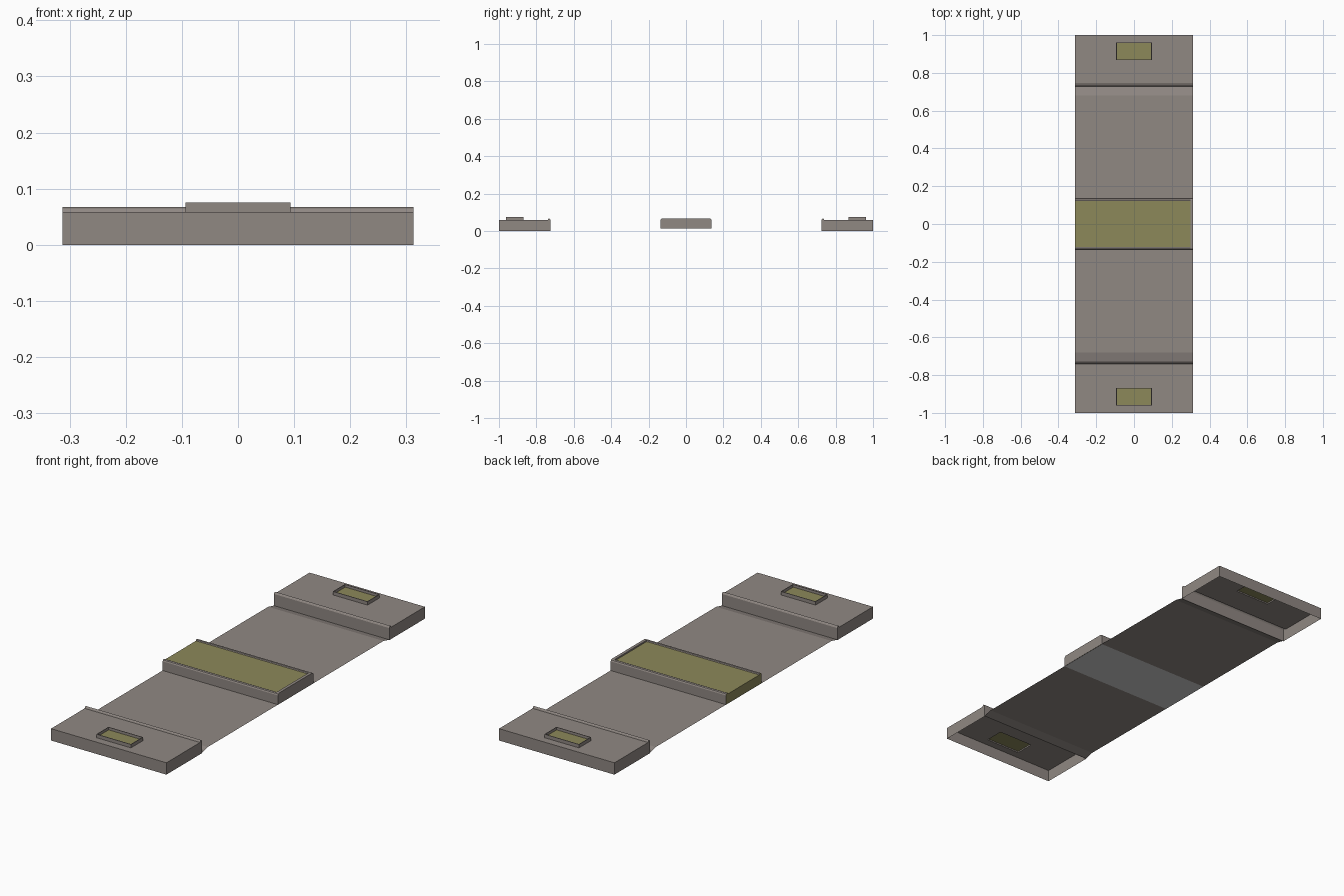
import bpy
from mathutils import Vector

if "Cube" in bpy.data.objects:
    bpy.data.objects.remove(bpy.data.objects["Cube"])


def material(name, rgb):
    m = bpy.data.materials.new(name)
    m.diffuse_color = (*rgb, 1.0)
    m.use_nodes = True
    m.node_tree.nodes["Principled BSDF"].inputs["Base Color"].default_value = m.diffuse_color
    return m


CONCRETE = material("warm grey concrete", (0.278, 0.246, 0.226))
GRASS = material("olive grass", (0.262, 0.246, 0.102))
PALE = material("pale grey underside", (0.62, 0.62, 0.62))
X = 0.3125          # half width of the street piece
ROAD_Z = 0.013
WALK_Z = 0.058
LIP_Z = 0.067


class Part:
    """Collects faces, each turned to look along a given direction."""

    def __init__(self, name):
        self.name, self.verts, self.faces, self.mats = name, [], [], []

    def face(self, points, look, mat=0):
        pts = [Vector(p) for p in points]
        normal = Vector((0, 0, 0))
        for a, b in zip(pts, pts[1:] + pts[:1]):
            normal += a.cross(b)
        if normal.dot(Vector(look)) < 0:
            pts.reverse()
        start = len(self.verts)
        self.verts += pts
        self.faces.append(list(range(start, start + len(pts))))
        self.mats.append(mat)

    def strip(self, profile, x0, x1, look_of):
        for (ya, za), (yb, zb) in zip(profile, profile[1:]):
            look = look_of((ya + yb) / 2, (za + zb) / 2)
            self.face([(x0, ya, za), (x1, ya, za), (x1, yb, zb), (x0, yb, zb)], look)

    def flat(self, x0, x1, y0, y1, z, look=(0, 0, 1), mat=0):
        self.face([(x0, y0, z), (x1, y0, z), (x1, y1, z), (x0, y1, z)], look, mat)

    def walls(self, px, cy, py, z0, z1, out):
        """Four upright walls, facing out (1) or in (-1)."""
        for k in (-1, 1):
            x, y = k * px, cy + k * py
            self.face([(x, cy - py, z0), (x, cy + py, z0),
                       (x, cy + py, z1), (x, cy - py, z1)], (k * out, 0, 0))
            self.face([(-px, y, z0), (px, y, z0), (px, y, z1), (-px, y, z1)],
                      (0, k * out, 0))

    def build(self):
        mesh = bpy.data.meshes.new(self.name)
        mesh.from_pydata(self.verts, [], self.faces)
        for m in (CONCRETE, GRASS, PALE):
            mesh.materials.append(m)
        for poly, m in zip(mesh.polygons, self.mats):
            poly.material_index = m
        obj = bpy.data.objects.new(self.name, mesh)
        bpy.context.collection.objects.link(obj)


for s, side in ((-1, "front"), (1, "back")):
    # pavement shell, open underneath, with a rounded kerb lip
    walk = Part(side + "_pavement")
    kerb = [(0.724, 0), (0.724, 0.059), (0.727, 0.064), (0.732, LIP_Z),
            (0.737, 0.064), (0.740, WALK_Z)]
    kerb = [(s * y, z) for y, z in kerb]
    walk.strip(kerb, -X, X, lambda y, z: (0, y - s * 0.732, z - 0.055))
    outer = [(s, WALK_Z), (s, 0)]
    walk.strip(outer, -X, X, lambda y, z: (0, s, 0))
    for x in (-X, X):
        walk.face([(x, y, z) for y, z in kerb + outer], (x, 0, 0))
    # pavement top around the planter opening
    px, py, cy = 0.094, 0.047, 0.915
    p0, p1 = cy - py, cy + py
    walk.flat(-X, X, s * 0.740, s * p0, WALK_Z)
    walk.flat(-X, X, s * p1, s, WALK_Z)
    walk.flat(-X, -px, s * p0, s * p1, WALK_Z)
    walk.flat(px, X, s * p0, s * p1, WALK_Z)
    walk.build()

    # planter with thin walls and sunken grass
    planter = Part(side + "_planter")
    t, top, bed = 0.003, 0.075, 0.062
    planter.walls(px, s * cy, py, WALK_Z, top, 1)
    planter.walls(px - t, s * cy, py - t, bed, top, -1)
    for k in (-1, 1):
        planter.flat(k * px, k * (px - t), s * p0, s * p1, top)
        planter.flat(t - px, px - t, s * cy + k * py, s * cy + k * (py - t), top)
    planter.flat(t - px, px - t, s * (p0 + t), s * (p1 - t), bed, mat=1)
    planter.build()

    # road lane with a gutter dipping to the kerb
    lane = Part(side + "_road_lane")
    lane.strip([(s * 0.135, ROAD_Z), (s * 0.68, ROAD_Z), (s * 0.724, 0.002)],
               -X, X, lambda y, z: (0, 0, 1))
    lane.build()

# central median: rounded kerbs, rim at the right end, grass bed
median = Part("median")
xr = 0.298
lip = [(0.137, ROAD_Z), (0.137, 0.058), (0.134, 0.064), (0.128, LIP_Z)]
for s in (-1, 1):
    median.strip([(s * y, z) for y, z in lip], -X, X, lambda y, z: (0, y, 0.05))
    median.strip([(s * 0.128, LIP_Z), (s * 0.123, 0.065), (s * 0.121, 0.060)],
                 -X, xr, lambda y, z: (0, -y, 0.05))
median.flat(xr, X, -0.128, 0.128, LIP_Z)
median.face([(xr, -0.128, LIP_Z), (xr, 0.128, LIP_Z), (xr, 0.121, 0.060),
             (xr, -0.121, 0.060)], (-1, 0, 0))
median.flat(-X, xr, -0.121, 0.121, 0.060, mat=1)
# pale underside
median.flat(-X, X, -0.137, 0.137, ROAD_Z - 0.0005, look=(0, 0, -1), mat=2)
# end walls: concrete on the right, grass coloured on the left
mirrored = [(-y, z) for y, z in reversed(lip)]
median.face([(X, y, z) for y, z in lip + mirrored], (1, 0, 0))
dip = [(0.123, 0.065), (0.121, 0.060), (-0.121, 0.060), (-0.123, 0.065)]
median.face([(-X, y, z) for y, z in lip + dip + mirrored], (-1, 0, 0), mat=1)
median.build()
